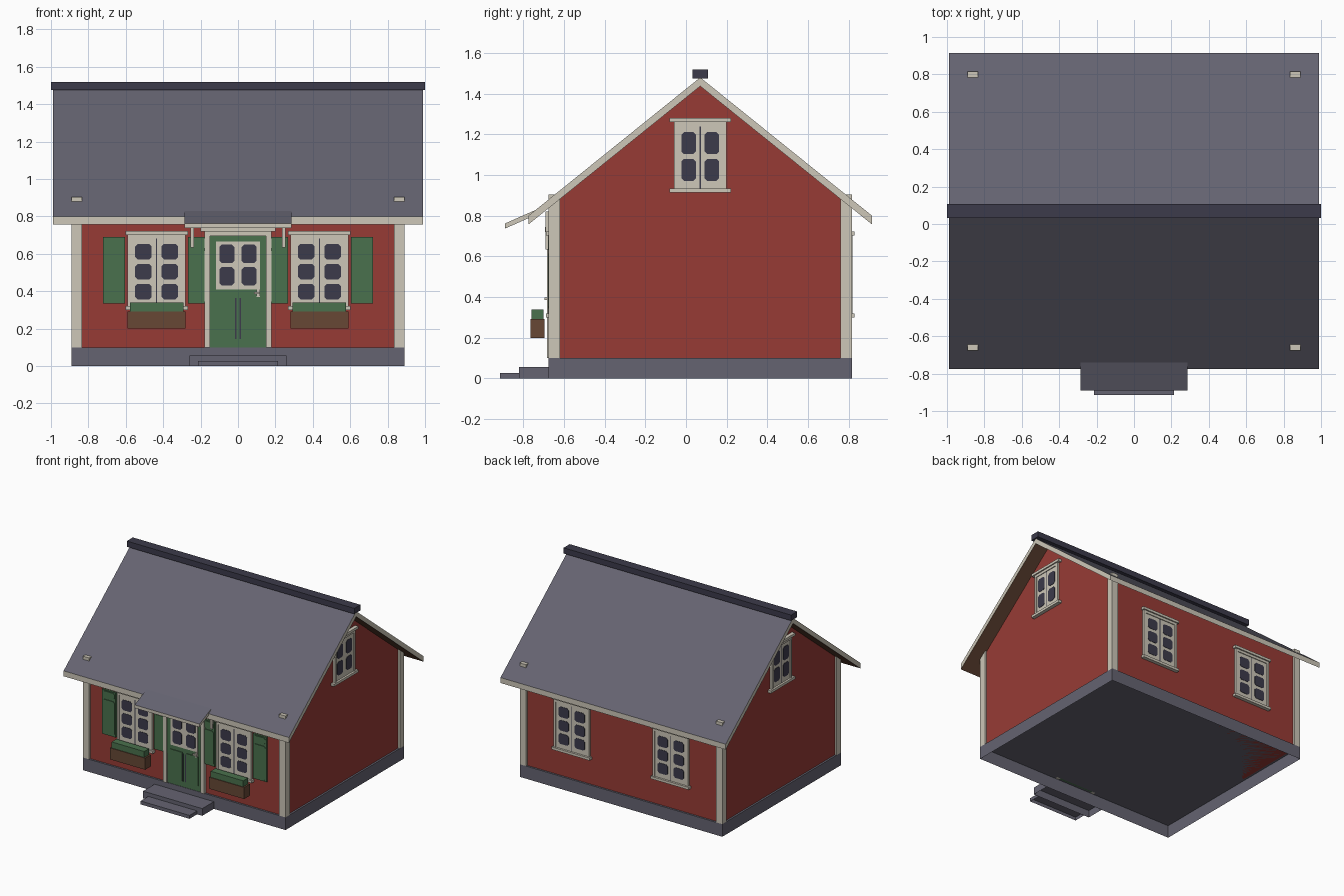
import bpy, bmesh
from math import radians
from mathutils import Matrix

if "Cube" in bpy.data.objects:
    bpy.data.objects.remove(bpy.data.objects["Cube"])


def material(name, r, g, b):
    m = bpy.data.materials.new(name)
    m.use_nodes = True
    m.diffuse_color = (r, g, b, 1)
    m.node_tree.nodes["Principled BSDF"].inputs["Base Color"].default_value = (r, g, b, 1)
    return m


red = material("barn red", 0.31, 0.044, 0.036)
cream = material("cream trim", 0.61, 0.57, 0.48)
slate = material("slate grey", 0.13, 0.126, 0.165)
dark = material("dark glass", 0.045, 0.043, 0.07)
green = material("leaf green", 0.068, 0.165, 0.075)
brown = material("wood brown", 0.135, 0.064, 0.036)

MID = 0.07          # y of the ridge
FRONT = -0.66       # y of the front wall
BACK = 0.80         # y of the back wall
SIDE = 0.875        # x of the gable walls


def prism(bm, outline, near, far, axis):
    """Extrude a 2D outline (with z as second coordinate) along x or y."""
    def place(p, d):
        return (d, p[0], p[1]) if axis == "x" else (p[0], d, p[1])
    a = [bm.verts.new(place(p, near)) for p in outline]
    b = [bm.verts.new(place(p, far)) for p in outline]
    bm.faces.new(a)
    bm.faces.new(b[::-1])
    for i in range(len(a)):
        j = (i + 1) % len(a)
        bm.faces.new((a[j], a[i], b[i], b[j]))


def finish(name, bm, mats, matrix=None, rule=None, open_bottom=False):
    bmesh.ops.recalc_face_normals(bm, faces=bm.faces)
    bm.normal_update()
    if open_bottom:
        low = [f for f in bm.faces if f.normal.z < -0.9]
        bmesh.ops.delete(bm, geom=low, context="FACES")
    if rule:
        for f in bm.faces:
            f.material_index = rule(f.normal)
    mesh = bpy.data.meshes.new(name)
    bm.to_mesh(mesh)
    bm.free()
    for m in mats:
        mesh.materials.append(m)
    obj = bpy.data.objects.new(name, mesh)
    if matrix:
        obj.matrix_world = matrix
    bpy.context.collection.objects.link(obj)
    return obj


def boxes(name, mat, spans, matrix=None, cut=0, open_bottom=False):
    """Boxes given as (x0, x1, y0, y1, z0, z1), optionally with clipped corners."""
    bm = bmesh.new()
    for x0, x1, y0, y1, z0, z1 in spans:
        c = cut
        if c:
            pts = [(x0 + c, z0), (x1 - c, z0), (x1, z0 + c), (x1, z1 - c),
                   (x1 - c, z1), (x0 + c, z1), (x0, z1 - c), (x0, z0 + c)]
        else:
            pts = [(x0, z0), (x1, z0), (x1, z1), (x0, z1)]
        prism(bm, pts, y0, y1, "y")
    return finish(name, bm, [mat], matrix, None, open_bottom)


def extruded(name, outline, half, mats, rule=None):
    bm = bmesh.new()
    prism(bm, outline, -half, half, "x")
    return finish(name, bm, mats, None, rule)


def wall_frame(x, y, turn):
    """Local frame on a wall: x along it, -y outwards."""
    return Matrix.Translation((x, y, 0)) @ Matrix.Rotation(radians(turn), 4, "Z")


def window(name, frame, half, z0, z1, rows, extra):
    """Casing, sashes, head, sill and two columns of clipped panes."""
    w = half
    boxes(name + "_sashes", cream, [(s * w / 2 - w / 2 + 0.003, s * w / 2 + w / 2 - 0.003,
                                     -0.012, 0.01, z0, z1) for s in (-1, 1)], frame)
    boxes(name + "_casing", cream, [
        (-w - 0.008, -w + 0.01, -0.018, 0.01, z0, z1),
        (w - 0.01, w + 0.008, -0.018, 0.01, z0, z1),
        (-w - 0.008, w + 0.008, -0.018, 0.01, z1 - 0.008, z1 + 0.012),
        (-w - extra, w + extra, -0.028, 0.01, z1 + 0.012, z1 + 0.032),
        (-w - extra, w + extra, -0.028, 0.01, z0 - 0.02, z0)], frame)
    step = (z1 - z0 - 0.05) / rows
    panes = []
    for s in (-1, 1):
        for r in range(rows):
            low = z0 + 0.025 + r * step
            c = s * (w / 2 - 0.003)
            panes.append((c - w * 0.3, c + w * 0.3, -0.0145, -0.011, low + 0.012, low + step - 0.012))
    boxes(name + "_panes", dark, panes, frame, cut=0.013)
    boxes(name + "_meeting_line", dark, [(-0.003, 0.003, -0.0115, -0.005, z0, z1)], frame)


# Foundation and steps, open underneath
boxes("foundation", slate, [(-0.89, 0.89, -0.675, 0.815, 0, 0.1)], open_bottom=True)
boxes("upper_step", slate, [(-0.26, 0.26, -0.82, -0.675, 0, 0.057)], open_bottom=True)
boxes("lower_step", slate, [(-0.215, 0.215, -0.915, -0.82, 0, 0.027)], open_bottom=True)

# Walls with gables
extruded("walls", [(FRONT, 0.1), (BACK, 0.1), (BACK, 0.85), (MID, 1.437), (FRONT, 0.85)],
         SIDE, [red])

# Corner boards
boxes("corner_boards", cream, [(min(x, x - s * 0.055), max(x, x - s * 0.055), y, y + 0.055, 0.1, 0.905)
                               for s, x in ((1, 0.89), (-1, -0.89)) for y in (-0.675, 0.76)])


# Roof: slate above, wood below, cream edges
def roof_rule(n):
    return 0 if n.z > 0.3 else 1 if n.z < -0.3 else 2


extruded("roof", [(-0.775, 0.8), (MID, 1.48), (0.915, 0.8),
                  (0.915, 0.757), (MID, 1.437), (-0.775, 0.757)],
         0.99, [slate, brown, cream], roof_rule)
boxes("ridge_cap", dark, [(-1, 1, MID - 0.038, MID + 0.038, 1.475, 1.52)])
extruded("door_canopy", [(-0.89, 0.762), (-0.7, 0.846), (-0.7, 0.821), (-0.89, 0.737)],
         0.285, [slate, brown, cream], roof_rule)

# Windows on all four sides
for s, side in ((-1, "right"), (1, "left")):
    x = s * 0.435
    front = wall_frame(x, FRONT, 0)
    window("front_window_" + side, front, 0.147, 0.32, 0.69, 3, 0.02)
    window("back_window_" + side, wall_frame(x, BACK, 180), 0.147, 0.32, 0.69, 3, 0.02)
    window("gable_window_" + side, wall_frame(s * SIDE, MID, s * 90), 0.12, 0.935, 1.248, 2, 0.032)

    # Shutters with raised panels
    leaves, panels = [], []
    for u in (-0.228, 0.228):
        leaves.append((u - 0.06, u + 0.06, -0.014, 0.01, 0.335, 0.69))
        panels.append((u - 0.052, u + 0.052, -0.019, -0.01, 0.345, 0.615))
        panels.append((u - 0.052, u + 0.052, -0.019, -0.01, 0.632, 0.682))
    boxes("shutters_" + side, green, leaves, front)
    boxes("shutter_panels_" + side, green, panels, front, cut=0.012)

    # Flower box
    boxes("flower_box_" + side, brown, [(x - 0.155, x + 0.155, -0.765, -0.695, 0.2, 0.292)])
    boxes("plants_" + side, green, [(x - 0.143, x + 0.143, -0.76, -0.7, 0.29, 0.34)])

    # Canopy bracket
    boxes("canopy_bracket_" + side, cream, [(s * 0.245 - 0.01, s * 0.245 + 0.01, -0.69, FRONT, 0.635, 0.82)])

# Front door
door = wall_frame(0, FRONT, 0)
boxes("door_leaf", green, [(-0.15, 0.15, -0.012, 0.01, 0.1, 0.695)], door)
boxes("door_frame", cream, [(-0.18, -0.15, -0.024, 0.01, 0.1, 0.715),
                            (0.15, 0.18, -0.024, 0.01, 0.1, 0.715),
                            (-0.18, 0.18, -0.024, 0.01, 0.695, 0.72),
                            (-0.2, 0.2, -0.034, 0.01, 0.72, 0.745)], door)
boxes("door_panels", green, [(s * 0.07 - 0.052, s * 0.07 + 0.052, -0.018, -0.01, 0.145, 0.375)
                             for s in (-1, 1)], door)
boxes("door_grooves", dark, [(s * 0.012 - 0.003, s * 0.012 + 0.003, -0.015, -0.01, 0.145, 0.365)
                             for s in (-1, 1)], door)
boxes("door_window", cream, [(-0.118, 0.118, -0.017, -0.005, 0.41, 0.665)], door)
boxes("door_panes", dark, [(s * 0.06 - 0.04, s * 0.06 + 0.04, -0.0195, -0.016, z, z + 0.1)
                           for s in (-1, 1) for z in (0.43, 0.55)], door, cut=0.013)
boxes("door_handle", cream, [(0.1, 0.118, -0.022, -0.01, 0.37, 0.41),
                             (0.085, 0.118, -0.035, -0.02, 0.385, 0.397)], door)
